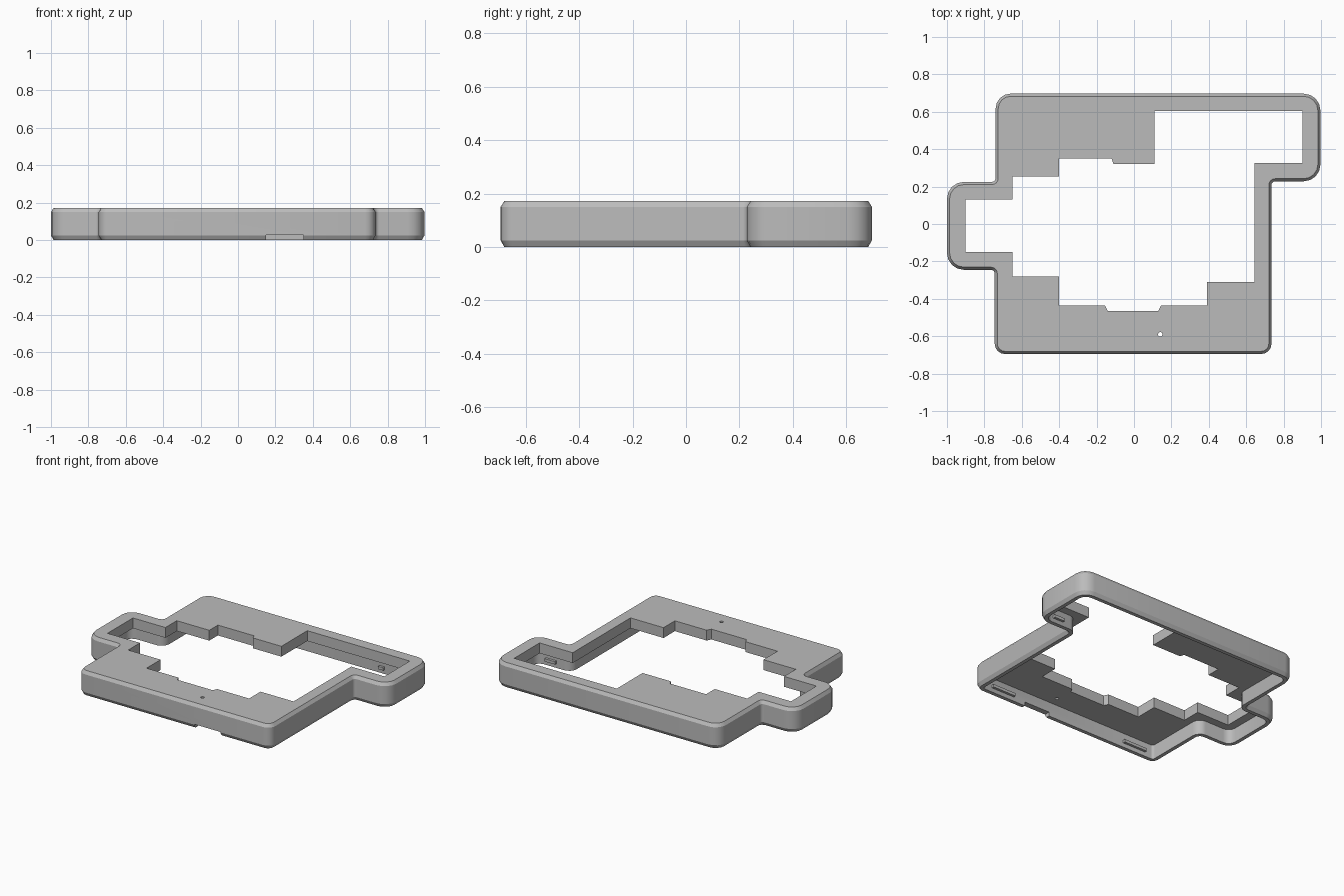
import bpy, bmesh, math
from mathutils import Vector

if "Cube" in bpy.data.objects:
    bpy.data.objects.remove(bpy.data.objects["Cube"])

GREY = (0.5, 0.5, 0.5, 1)
mat = bpy.data.materials.new("plain_grey")
mat.use_nodes = True
mat.diffuse_color = GREY
mat.node_tree.nodes["Principled BSDF"].inputs["Base Color"].default_value = GREY

HEIGHT, PLATE_UNDER, WALL, BEVEL = 0.172, 0.1, 0.04, 0.014


def rounded(corners, steps=4):
    """Closed outline from (x, y, radius) corners."""
    out = []
    n = len(corners)
    for i, (x, y, r) in enumerate(corners):
        c = Vector((x, y))
        if r == 0:
            out.append(c)
            continue
        a = (Vector(corners[i - 1][:2]) - c).normalized()
        b = (Vector(corners[(i + 1) % n][:2]) - c).normalized()
        centre = c + (a + b) * r
        for k in range(steps + 1):
            t = math.pi / 2 * k / steps
            out.append(centre - b * r * math.cos(t) - a * r * math.sin(t))
    return out


def inset(loop, d):
    """Mitred inward offset of a counter-clockwise outline."""
    out = []
    for i, p in enumerate(loop):
        e1 = (p - loop[i - 1]).normalized()
        e2 = (loop[(i + 1) % len(loop)] - p).normalized()
        n1, n2 = Vector((-e1.y, e1.x)), Vector((-e2.y, e2.x))
        out.append(p + (n1 + n2) * d / (1 + n1.dot(n2)))
    return out


def add_ring(bm, loop, z):
    return [bm.verts.new((p.x, p.y, z)) for p in loop]


def bridge(bm, a, b):
    n = len(a)
    for i in range(n):
        j = (i + 1) % n
        bm.faces.new((a[i], a[j], b[j], b[i]))


def fill_between(bm, a, b):
    edges = [bm.edges.get((r[i - 1], r[i])) for r in (a, b) for i in range(len(r))]
    bmesh.ops.triangle_fill(bm, edges=edges, use_beauty=True)


def finish(bm, name):
    bmesh.ops.recalc_face_normals(bm, faces=bm.faces)
    me = bpy.data.meshes.new(name)
    bm.to_mesh(me)
    bm.free()
    me.materials.append(mat)
    ob = bpy.data.objects.new(name, me)
    bpy.context.collection.objects.link(ob)
    return ob


def box(name, centre, size):
    bm = bmesh.new()
    bmesh.ops.create_cube(bm, size=1)
    bmesh.ops.scale(bm, vec=size, verts=bm.verts)
    bmesh.ops.translate(bm, vec=centre, verts=bm.verts)
    return finish(bm, name)


def cut(target, cutter):
    cutter.hide_render = True
    cutter.hide_viewport = True
    cutter.display_type = 'WIRE'
    m = target.modifiers.new(cutter.name, 'BOOLEAN')
    m.operation, m.solver, m.object = 'DIFFERENCE', 'EXACT', cutter


# Outer outline: body with a tab on each side
outer = rounded([
    (-0.745, -0.695, 0.055), (0.735, -0.695, 0.055), (0.735, 0.228, 0.02),
    (0.997, 0.228, 0.09), (0.997, 0.697, 0.09), (-0.74, 0.697, 0.08),
    (-0.74, 0.225, 0.02), (-1.0, 0.225, 0.09), (-1.0, -0.245, 0.09),
    (-0.745, -0.245, 0.02)])

# Stepped opening
opening = [Vector(p) for p in (
    (-0.90, -0.15), (-0.65, -0.15), (-0.65, -0.28), (-0.40, -0.28),
    (-0.40, -0.435), (-0.155, -0.435), (-0.14, -0.465), (0.13, -0.465),
    (0.145, -0.435), (0.39, -0.435), (0.39, -0.31), (0.645, -0.31),
    (0.645, 0.325), (0.90, 0.325), (0.90, 0.605), (0.11, 0.605),
    (0.11, 0.32), (-0.11, 0.32), (-0.12, 0.35), (-0.40, 0.35),
    (-0.40, 0.255), (-0.65, 0.255), (-0.65, 0.13), (-0.90, 0.13))]

# Hollow shell: walls, bevels, top plate and opening edge
bm = bmesh.new()
section = [(WALL, PLATE_UNDER), (WALL, 0), (BEVEL, 0), (0, 0.025),
           (0, HEIGHT - 0.022), (BEVEL, HEIGHT)]
rings = [add_ring(bm, inset(outer, d), z) for d, z in section]
for a, b in zip(rings, rings[1:]):
    bridge(bm, a, b)
lip_top = add_ring(bm, opening, HEIGHT)
lip_under = add_ring(bm, opening, PLATE_UNDER)
bridge(bm, lip_top, lip_under)
fill_between(bm, rings[-1], lip_top)
fill_between(bm, rings[0], lip_under)
frame = finish(bm, "frame_shell")

# Notch under the front wall and pinhole in the top plate
cut(frame, box("front_notch_cutter", (0.25, -0.68, 0), (0.2, 0.12, 0.056)))
bm = bmesh.new()
bmesh.ops.create_cone(bm, cap_ends=True, segments=16, radius1=0.012,
                      radius2=0.012, depth=0.3)
bmesh.ops.translate(bm, vec=(0.14, -0.59, HEIGHT), verts=bm.verts)
cut(frame, finish(bm, "pinhole_cutter"))

bpy.context.view_layer.objects.active = frame
frame.select_set(True)
bpy.ops.object.shade_smooth_by_angle(angle=math.radians(28))

# Snap ridges inside the walls
for name, x, y, length in (
        ("front_left_clip", 0.53, -0.648, 0.18),
        ("front_right_clip", -0.55, -0.648, 0.18),
        ("back_left_clip", 0.65, 0.65, 0.04),
        ("left_tab_clip", 0.85, 0.275, 0.08)):
    box(name, (x, y, 0.04), (length, 0.02, 0.02))
